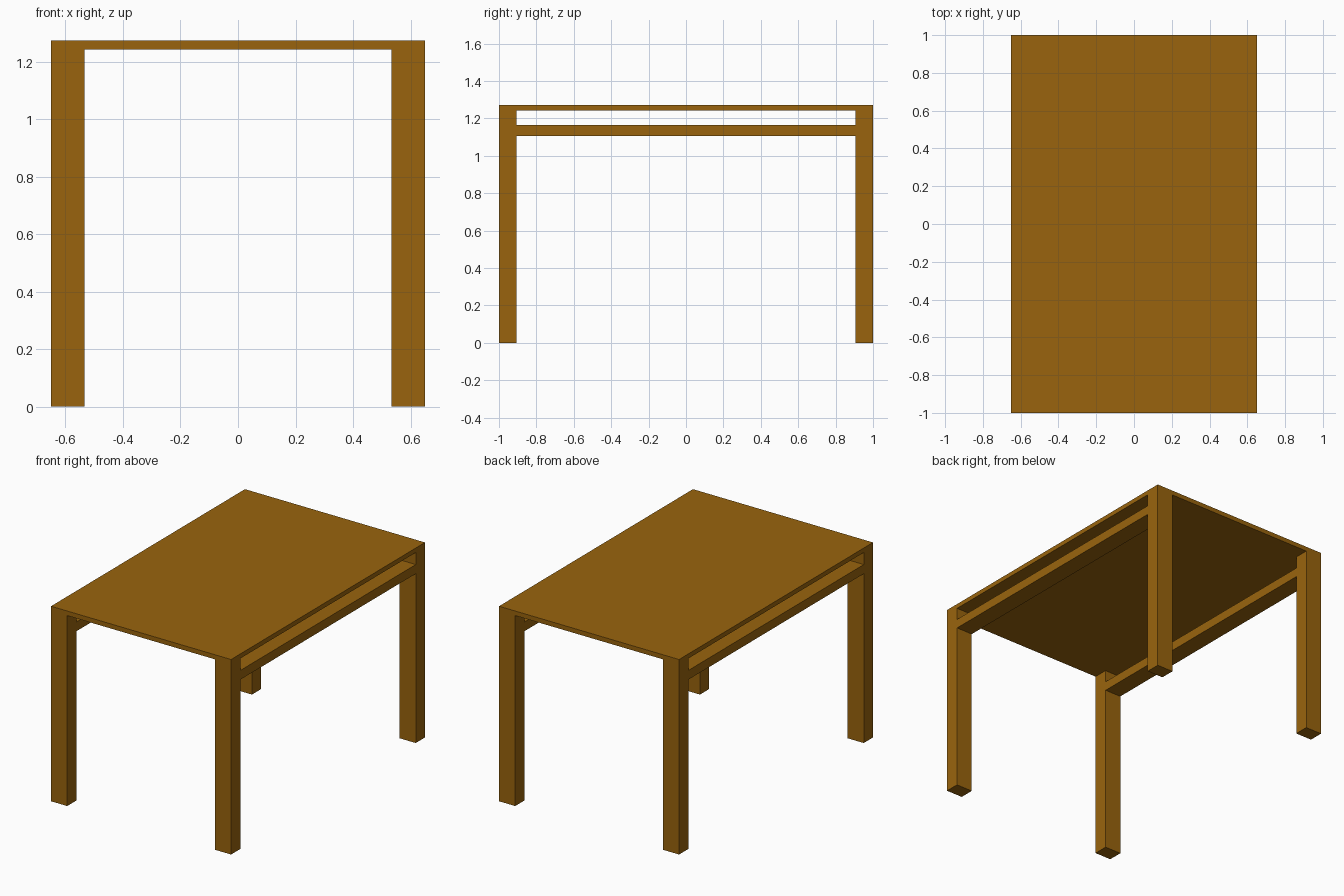
import bpy

if "Cube" in bpy.data.objects:
    bpy.data.objects.remove(bpy.data.objects["Cube"])

wood = bpy.data.materials.new("brown wood")
wood.diffuse_color = (0.32, 0.127, 0.004, 1)
wood.use_nodes = True
wood.node_tree.nodes["Principled BSDF"].inputs["Base Color"].default_value = wood.diffuse_color

# Overall sizes
HX, HY, H = 0.65, 1.0, 1.273
TOP = 0.03
LEG_X, LEG_Y = 0.117, 0.095
RAIL_LOW, RAIL_HIGH = 1.105, 1.165


def box(name, lo, hi):
    """Box between two corners."""
    center = [(a + b) / 2 for a, b in zip(lo, hi)]
    size = [abs(b - a) for a, b in zip(lo, hi)]
    bpy.ops.mesh.primitive_cube_add(size=1, location=center)
    ob = bpy.context.object
    ob.name = name
    ob.scale = size
    bpy.ops.object.transform_apply(location=False, rotation=False, scale=True)
    ob.data.materials.append(wood)
    return ob


# Table top
box("table_top", (-HX, -HY, H - TOP), (HX, HY, H))

for sx, side in ((-1, "left"), (1, "right")):
    outer, inner = sx * HX, sx * (HX - LEG_X)
    # Corner legs, flush with the top edges
    for sy, end in ((-1, "front"), (1, "back")):
        box(f"{end}_{side}_leg", (inner, sy * (HY - LEG_Y), 0), (outer, sy * HY, H - TOP))
    # Long side rail between the legs
    box(f"{side}_rail", (inner, -HY + LEG_Y, RAIL_LOW), (outer, HY - LEG_Y, RAIL_HIGH))
